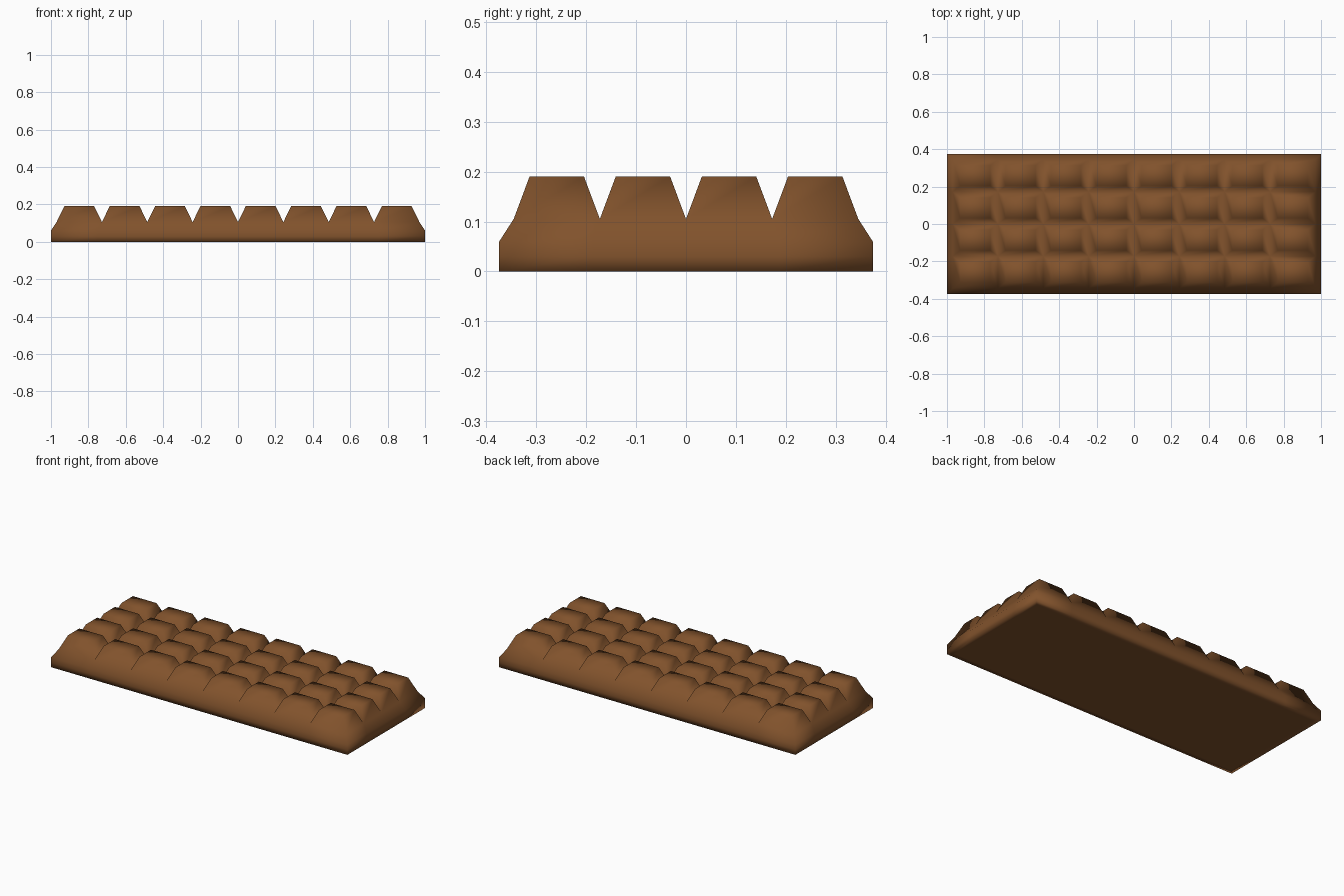
import bpy, bmesh
from mathutils import Matrix

if "Cube" in bpy.data.objects:
    bpy.data.objects.remove(bpy.data.objects["Cube"])

COLS, ROWS = 8, 4
HALF_X, HALF_Y = 0.97, 0.345      # outline of the field of pieces
RIM_X, RIM_Y = 1.0, 0.374         # outline of the base slab
GROOVE_Z, TOP_Z, RIM_Z = 0.105, 0.19, 0.06
FLAT_X, FLAT_Y = 0.16, 0.109      # flat top of one piece

bm = bmesh.new()

# Grid of pieces lying at groove height
bmesh.ops.create_grid(bm, x_segments=COLS, y_segments=ROWS, size=1,
                      matrix=Matrix.Diagonal((HALF_X, HALF_Y, 1, 1)))
bmesh.ops.translate(bm, verts=bm.verts, vec=(0, 0, GROOVE_Z))

# Raise each cell into a tapered block
tops = bm.faces[:]
bmesh.ops.inset_individual(bm, faces=tops, thickness=0.02)
for f in tops:
    c = f.calc_center_median()
    for v in f.verts:
        v.co.x = c.x + (FLAT_X / 2 if v.co.x > c.x else -FLAT_X / 2)
        v.co.y = c.y + (FLAT_Y / 2 if v.co.y > c.y else -FLAT_Y / 2)
        v.co.z = TOP_Z


def add_ring(edges, half_x, half_y, z):
    """Extrude the open border to a new rectangle at height z."""
    geom = bmesh.ops.extrude_edge_only(bm, edges=edges)["geom"]
    verts = [g for g in geom if isinstance(g, bmesh.types.BMVert)]
    sx = half_x / max(v.co.x for v in verts)
    sy = half_y / max(v.co.y for v in verts)
    for v in verts:
        v.co = (v.co.x * sx, v.co.y * sy, z)
    return [g for g in geom if isinstance(g, bmesh.types.BMEdge)]


# Sloping rim, slab side and underside border
border = [e for e in bm.edges if e.is_boundary]
for hx, hy, z in ((RIM_X, RIM_Y, RIM_Z), (RIM_X, RIM_Y, 0.03),
                  (RIM_X, RIM_Y, 0.0), (RIM_X - 0.03, RIM_Y - 0.03, 0.0)):
    border = add_ring(border, hx, hy, z)

# Flat underside
bmesh.ops.contextual_create(bm, geom=border)
bmesh.ops.recalc_face_normals(bm, faces=bm.faces)
for f in bm.faces:
    f.smooth = True

mesh = bpy.data.meshes.new("chocolate_bar")
bm.to_mesh(mesh)
bm.free()
bar = bpy.data.objects.new("chocolate_bar", mesh)
bpy.context.collection.objects.link(bar)

# Milk chocolate colour
mat = bpy.data.materials.new("chocolate")
mat.diffuse_color = (0.22, 0.085, 0.025, 1)
mat.use_nodes = True
mat.node_tree.nodes["Principled BSDF"].inputs["Base Color"].default_value = mat.diffuse_color
mesh.materials.append(mat)
